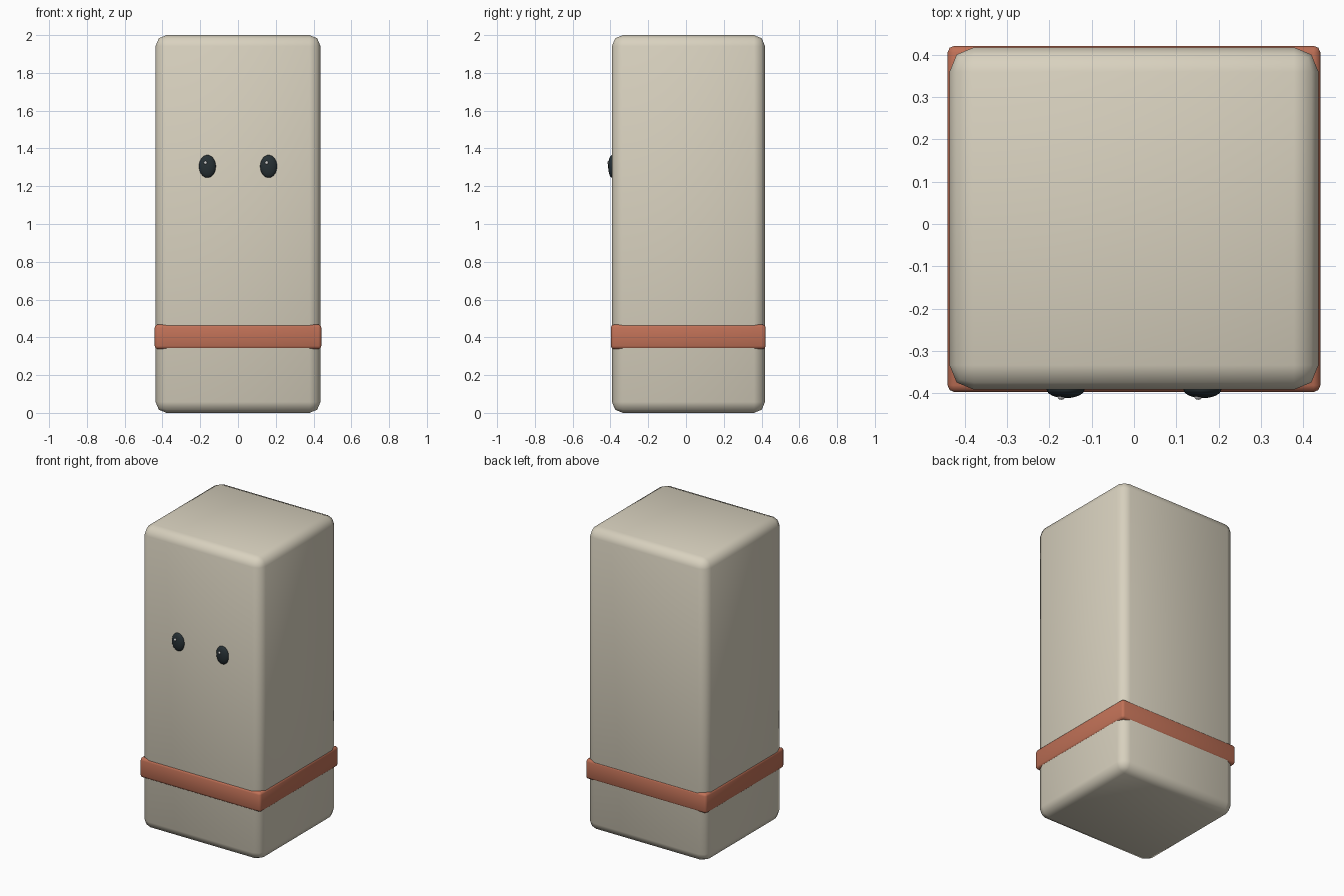
import bpy
from math import radians

if "Cube" in bpy.data.objects:
    bpy.data.objects.remove(bpy.data.objects["Cube"])


def material(name, rgb):
    mat = bpy.data.materials.new(name)
    mat.diffuse_color = (*rgb, 1)
    mat.use_nodes = True
    mat.node_tree.nodes["Principled BSDF"].inputs["Base Color"].default_value = mat.diffuse_color
    return mat


CREAM = material("cream", (0.69, 0.64, 0.52))
CLAY = material("clay", (0.53, 0.165, 0.095))
DARK = material("dark", (0.02, 0.03, 0.035))
WHITE = material("white", (0.9, 0.9, 0.9))


def finish(name, scale, mat):
    obj = bpy.context.object
    obj.name = name
    obj.scale = scale
    bpy.ops.object.transform_apply(location=False, rotation=False, scale=True)
    obj.data.materials.append(mat)
    return obj


def rounded_box(name, centre, size, bevel, mat):
    bpy.ops.mesh.primitive_cube_add(size=1, location=centre)
    obj = finish(name, size, mat)
    mod = obj.modifiers.new("Bevel", 'BEVEL')
    mod.width = bevel
    mod.segments = 2
    bpy.ops.object.modifier_apply(modifier=mod.name)
    bpy.ops.object.shade_smooth_by_angle(angle=radians(50))
    return obj


def ellipsoid(name, centre, radii, mat, segments, rings):
    bpy.ops.mesh.primitive_uv_sphere_add(segments=segments, ring_count=rings,
                                         radius=1, location=centre)
    obj = finish(name, radii, mat)
    bpy.ops.object.shade_smooth()
    return obj


# Tall block body and the band wrapped round it
rounded_box("body", (0, 0.013, 1.0), (0.873, 0.81, 2.0), 0.058, CREAM)
rounded_box("band", (0, 0.012, 0.403), (0.882, 0.819, 0.13), 0.016, CLAY)

# Eyes, each with a small highlight up and to the left
for side, sx in (("left", -1), ("right", 1)):
    x = sx * 0.162
    ellipsoid(side + "_eye", (x, -0.391, 1.305), (0.045, 0.021, 0.06), DARK, 24, 16)
    ellipsoid(side + "_eye_highlight", (x - 0.01, -0.409, 1.324),
              (0.009, 0.007, 0.009), WHITE, 12, 8)
